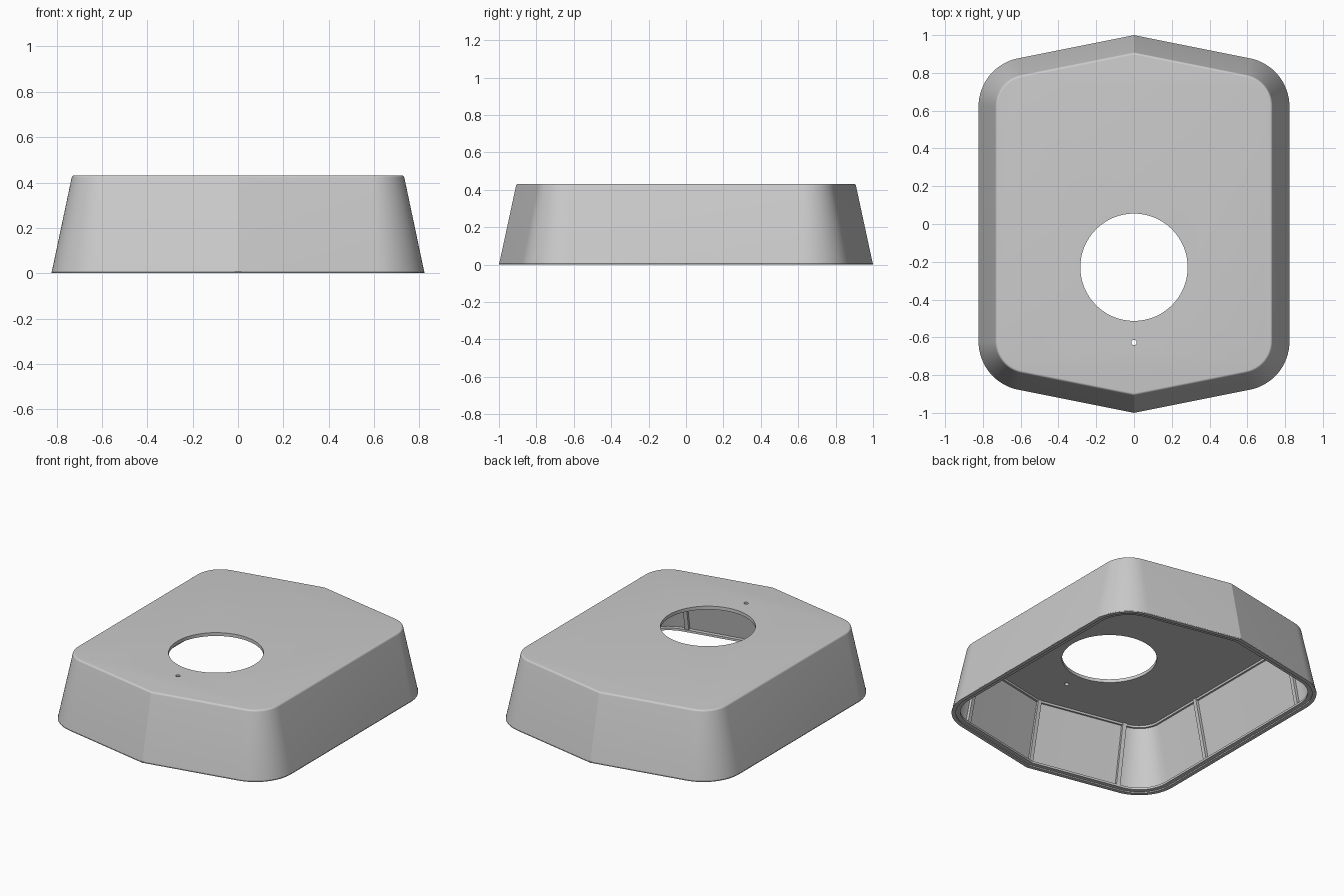
import bpy, bmesh, math
from mathutils import Vector

if "Cube" in bpy.data.objects:
    bpy.data.objects.remove(bpy.data.objects["Cube"])

HX, RAD, SLOPE, H = 0.823, 0.26, 0.2, 0.432
TH = math.atan(SLOPE)
DRAFT = 0.212                      # inward lean per unit of height
CX = HX - RAD
CY = 1 - SLOPE * CX - RAD / math.cos(TH)


def outline(d):
    """Rounded hexagon plan, moved inward by d."""
    r, n = RAD - d, 16
    arc = []
    for i in range(n + 1):
        a = (math.pi / 2 - TH) * i / n
        arc.append((CX + r * math.cos(a), CY + r * math.sin(a)))
    apex = (0, 1 - d / math.cos(TH))
    half = arc + [apex] + [(-x, y) for x, y in reversed(arc)]
    return half + [(-x, -y) for x, y in half]


def finish(name, bm, angle=18):
    bmesh.ops.recalc_face_normals(bm, faces=bm.faces)
    me = bpy.data.meshes.new(name)
    bm.to_mesh(me)
    bm.free()
    ob = bpy.data.objects.new(name, me)
    bpy.context.collection.objects.link(ob)
    return ob


def loft(name, profile):
    bm = bmesh.new()
    rings = [[bm.verts.new((x, y, z)) for x, y in outline(d)] for d, z in profile]
    for a, b in zip(rings, rings[1:]):
        for i in range(len(a)):
            j = (i + 1) % len(a)
            bm.faces.new((a[i], a[j], b[j], b[i]))
    bm.faces.new(rings[0])
    bm.faces.new(rings[-1])
    return finish(name, bm)


# Shell section: top fillet, outer wall, stepped bottom rim, inner wall, ceiling
r = 0.014
zc = H - r
tilt = math.atan(DRAFT)
dc = DRAFT * (zc + r * math.sin(tilt)) + r * math.cos(tilt)
profile = []
for i in range(7):
    a = math.pi / 2 + (tilt - math.pi / 2) * i / 6
    profile.append((dc - r * math.cos(a), zc + r * math.sin(a)))
WALL, CEIL = 0.022, H - 0.022
profile += [(0.002, 0.008), (0, 0.006), (0, 0), (0.025, 0), (0.025, 0.008), (0.052, 0.008),
            (0.052, 0.022), (WALL + DRAFT * 0.022, 0.022),
            (WALL + DRAFT * (CEIL - 0.012), CEIL - 0.012),
            (WALL + 0.012 + DRAFT * (CEIL - 0.012), CEIL - 0.012),
            (WALL + 0.012 + DRAFT * CEIL, CEIL)]
shell = loft("shell", profile)

# Holes through the top
for name, y, rad, seg in (("large_hole_cutter", -0.229, 0.284, 96),
                          ("small_hole_cutter", -0.627, 0.014, 24)):
    bm = bmesh.new()
    bmesh.ops.create_cone(bm, cap_ends=True, segments=seg, radius1=rad, radius2=rad, depth=0.3)
    bmesh.ops.translate(bm, verts=bm.verts, vec=(0, y, H))
    cutter = finish(name, bm)
    cutter.hide_render = True
    bpy.context.view_layer.objects.active = shell
    mod = shell.modifiers.new(name, 'BOOLEAN')
    mod.operation, mod.solver, mod.object = 'DIFFERENCE', 'EXACT', cutter
    bpy.ops.object.modifier_apply(modifier=name)
    bpy.data.objects.remove(cutter)

bpy.ops.object.select_all(action='DESELECT')
shell.select_set(True)
bpy.ops.object.shade_smooth_by_angle(angle=math.radians(18))


# Slim ribs on the inside of the wall, leaning with it
def rib(name, px, py, nx, ny, w=0.013, depth=0.018):
    n = Vector((nx, ny, 0)).normalized()
    t = Vector((-n.y, n.x, 0))
    bm = bmesh.new()
    rows = []
    for z in (0.015, CEIL + 0.005):
        p = Vector((px, py, z)) - n * (DRAFT * z)
        rows.append([bm.verts.new(p - n * d + t * s) for d, s in
                     ((WALL - 0.006, -w), (WALL - 0.006, w), (WALL + depth, w), (WALL + depth, -w))])
    a, b = rows
    bm.faces.new(a)
    bm.faces.new(b)
    for i in range(4):
        j = (i + 1) % 4
        bm.faces.new((a[i], a[j], b[j], b[i]))
    finish(name, bm)


for sy, end in ((-1, "front"), (1, "back")):
    rib(end + "_middle_rib", 0, sy, 0, sy)
    for sx, side in ((-1, "left"), (1, "right")):
        rib(f"{end}_{side}_rib", sx * 0.59, sy * (1 - 0.59 * SLOPE), sx * SLOPE, sy)
for sx, side in ((-1, "left"), (1, "right")):
    for y, end in ((-0.27, "fore"), (0.58, "rear")):
        rib(f"{side}_{end}_rib", sx * HX, y, sx, 0)
